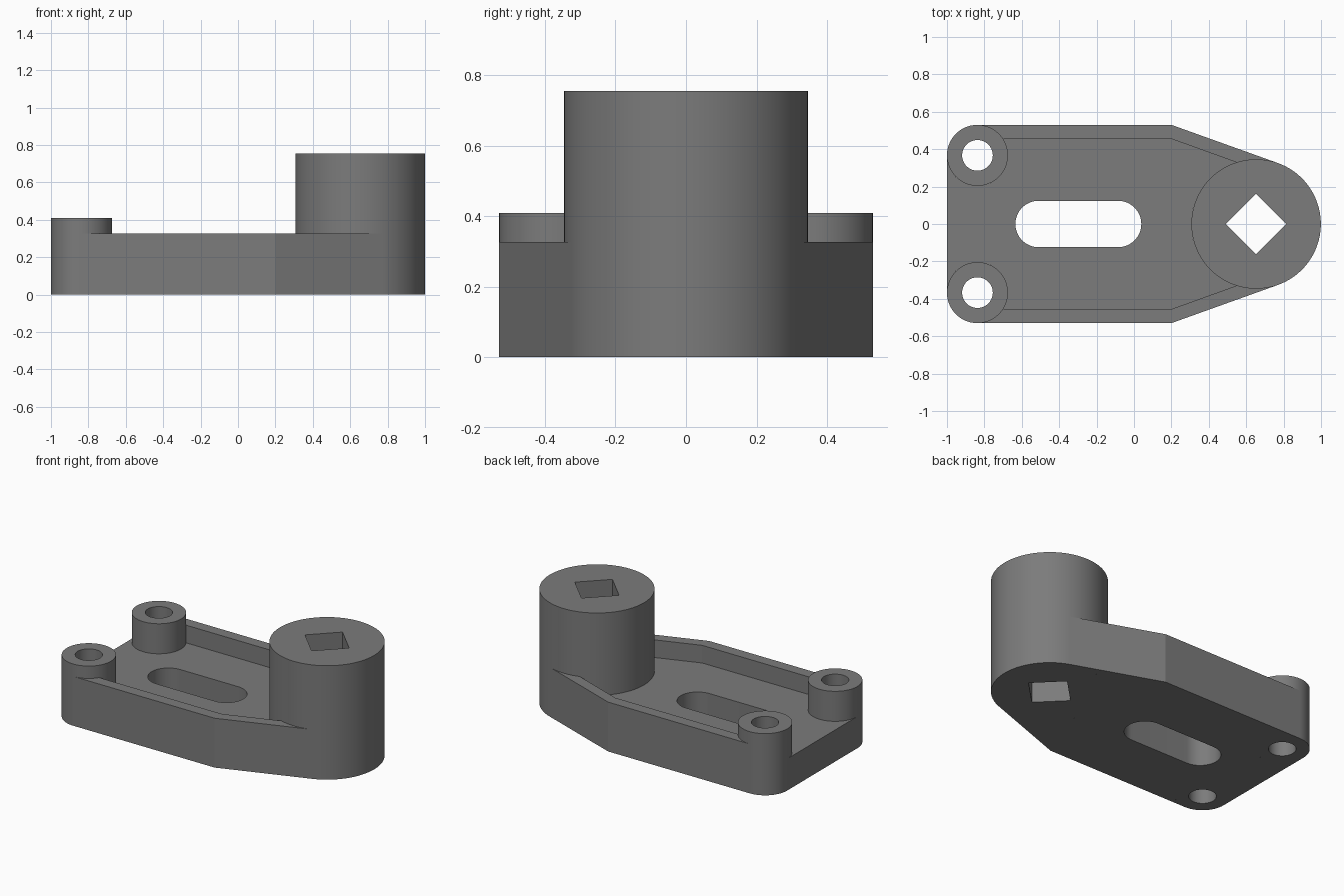
import bpy, bmesh
from math import radians, cos, sin

if "Cube" in bpy.data.objects:
    bpy.data.objects.remove(bpy.data.objects["Cube"])

HUB_X, HUB_R, HUB_H = 0.653, 0.346, 0.755
BOSS_X, BOSS_Y, BOSS_R, BOSS_H = -0.837, 0.367, 0.163, 0.409
RAIL_H, FLOOR_H, RAIL_IN = 0.327, 0.21, 0.455
HALF_W, KINK_X = 0.53, 0.2


def arc(cx, cy, r, a0, a1, n):
    """Points along an arc, both ends included (degrees)."""
    return [(cx + r * cos(radians(a0 + (a1 - a0) * i / n)),
             cy + r * sin(radians(a0 + (a1 - a0) * i / n))) for i in range(n + 1)]


def circle(cx, cy, r, n=96):
    return arc(cx, cy, r, 0, 360, n)[:-1]


def prism(name, height, *loops):
    """Solid from an outline plus any hole loops, standing on z = 0."""
    bm = bmesh.new()
    edges = []
    for loop in loops:
        vs = [bm.verts.new((x, y, 0)) for x, y in loop]
        edges += [bm.edges.new((vs[i - 1], vs[i])) for i in range(len(vs))]
    bmesh.ops.triangle_fill(bm, edges=edges, use_beauty=True, normal=(0, 0, 1))
    ext = bmesh.ops.extrude_face_region(bm, geom=bm.faces[:], use_keep_orig=True)
    top = [g for g in ext["geom"] if isinstance(g, bmesh.types.BMVert)]
    bmesh.ops.translate(bm, verts=top, vec=(0, 0, height))
    bmesh.ops.recalc_face_normals(bm, faces=bm.faces[:])
    mesh = bpy.data.meshes.new(name)
    bm.to_mesh(mesh)
    bm.free()
    mesh.materials.append(dark_grey)
    obj = bpy.data.objects.new(name, mesh)
    bpy.context.collection.objects.link(obj)
    return obj


def mirror_y(pts):
    return [(x, -y) for x, y in pts]


dark_grey = bpy.data.materials.new("dark_grey")
dark_grey.diffuse_color = (0.2, 0.2, 0.2, 1)
dark_grey.use_nodes = True
dark_grey.node_tree.nodes["Principled BSDF"].inputs["Base Color"].default_value = dark_grey.diffuse_color

# Tall hub with a square socket turned 45 degrees
parts = [prism("hub", HUB_H, circle(HUB_X, 0, HUB_R, 128), circle(HUB_X, 0, 0.162, 4))]

# Two drilled corner bosses
for side, s in (("front", -1), ("back", 1)):
    parts.append(prism(side + "_boss", BOSS_H,
                       circle(BOSS_X, s * BOSS_Y, BOSS_R),
                       circle(BOSS_X, s * BOSS_Y, 0.082, 64)))

# Side rails, running from boss to hub along the outer edge
rail = (arc(BOSS_X, -BOSS_Y, BOSS_R, -90, -32.7, 16)
        + [(KINK_X, -RAIL_IN)]
        + arc(HUB_X, 0, HUB_R, 252.3, 289.9, 14)
        + [(KINK_X, -HALF_W)])
parts.append(prism("front_rail", RAIL_H, rail))
parts.append(prism("back_rail", RAIL_H, mirror_y(rail)))

# Sunken floor between the rails, open at the left end, with a long slot
lower = arc(BOSS_X, -BOSS_Y, BOSS_R, 180, -32.7, 56) + [(KINK_X, -RAIL_IN)]
outline = lower + arc(HUB_X, 0, HUB_R, 252.3, 107.7, 52) + mirror_y(lower)[::-1]
slot = arc(-0.085, 0, 0.124, -90, 90, 32) + arc(-0.510, 0, 0.124, 90, 270, 32)
parts.append(prism("floor_plate", FLOOR_H, outline, slot))

# Smooth round walls, crisp edges
for obj in parts:
    obj.select_set(True)
bpy.context.view_layer.objects.active = parts[0]
bpy.ops.object.shade_smooth_by_angle(angle=radians(15))
